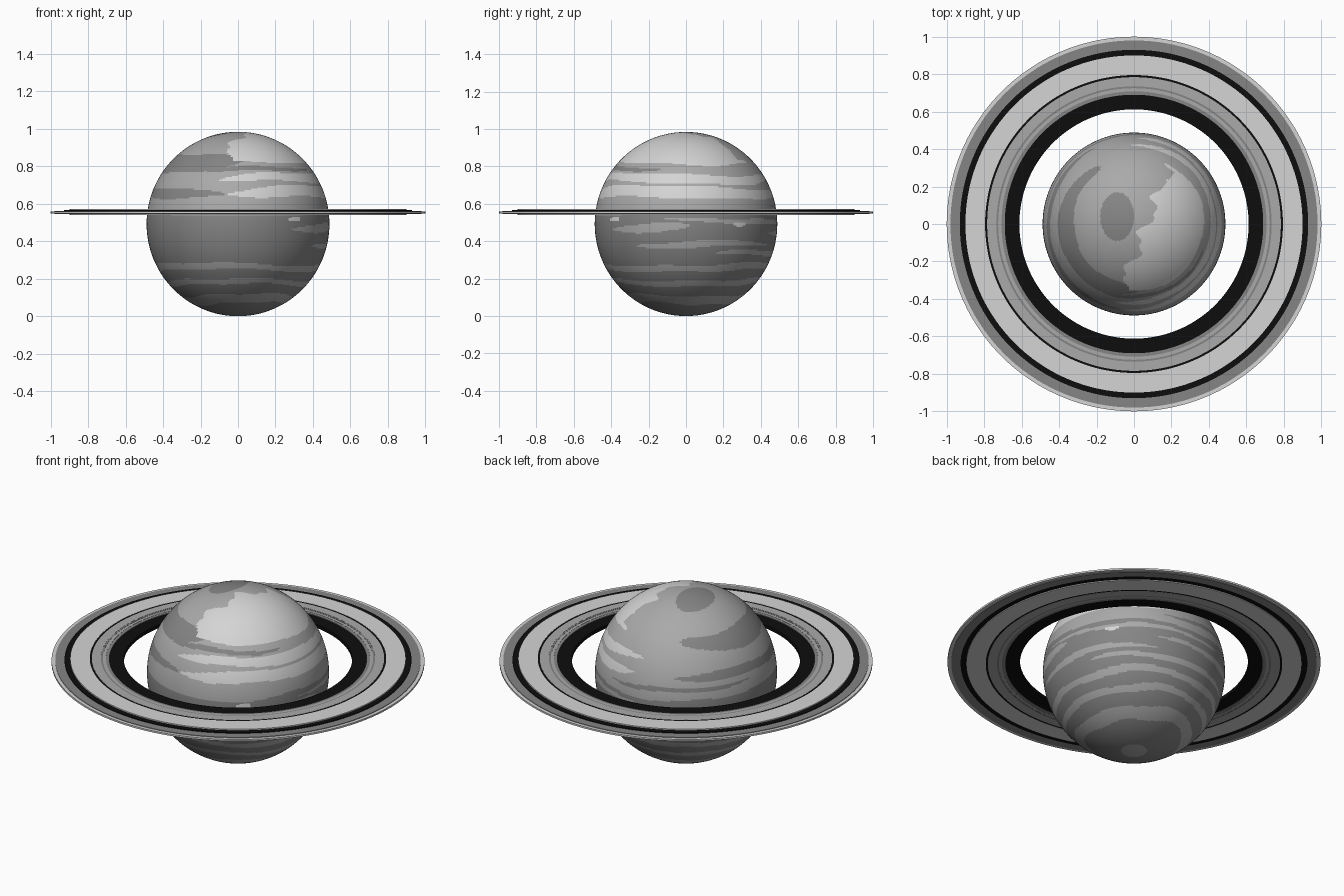
import bpy, bmesh, math

if "Cube" in bpy.data.objects:
    bpy.data.objects.remove(bpy.data.objects["Cube"])

def material(name, v):
    m = bpy.data.materials.new(name)
    m.diffuse_color = (v, v, v, 1)
    m.use_nodes = True
    m.node_tree.nodes["Principled BSDF"].inputs["Base Color"].default_value = m.diffuse_color
    return m

LIGHT, MID, DARK, BLACK = range(4)
mats = [material("pale_grey", 0.66), material("mid_grey", 0.40),
        material("dark_grey", 0.235), material("black", 0.004)]

def finish(name, bm):
    me = bpy.data.meshes.new(name)
    bm.normal_update()
    bm.to_mesh(me)
    bm.free()
    ob = bpy.data.objects.new(name, me)
    bpy.context.collection.objects.link(ob)
    for m in mats:
        me.materials.append(m)
    bpy.ops.object.select_all(action='DESELECT')
    ob.select_set(True)
    bpy.context.view_layer.objects.active = ob
    bpy.ops.object.shade_smooth_by_angle(angle=math.radians(30))
    return ob

# Cloud streaks: height, half height, centre direction, half width (degrees), colour
STREAKS = [
    (0.82, 0.050, 198, 78, DARK), (0.66, 0.028, 190, 72, DARK),
    (0.78, 0.012, 292, 48, DARK), (0.60, 0.012, 120, 50, DARK),
    (0.735, 0.026, -5, 98, LIGHT), (0.66, 0.034, -5, 92, LIGHT),
    (0.505, 0.013, 50, 65, MID), (0.47, 0.022, -25, 28, MID),
    (0.38, 0.016, 15, 50, MID), (0.44, 0.016, 125, 60, MID),
    (0.33, 0.015, 80, 60, MID), (0.26, 0.016, 0, 999, MID),
    (0.18, 0.014, 0, 999, MID), (0.09, 0.022, 0, 999, MID),
    (0.525, 0.011, -52, 5, LIGHT), (0.49, 0.011, 36, 5, LIGHT),
]

def cloud_colour(x, y, z):
    a = math.atan2(y, x)
    w = z + 0.009 * math.sin(2 * a + 9 * z) + 0.005 * math.sin(5 * a + 23 * z)
    col = MID if w > 0.545 else DARK
    for h, hh, az, hw, c in STREAKS:
        d = (math.degrees(a) - az + 180) % 360 - 180
        if abs(d) < hw and abs(w - h) < hh * math.sqrt(1 - (d / hw) ** 2):
            col = c
    # pale polar sheet with a wavy edge
    edge = 0.07 + 0.4 * y + 0.03 * math.sin(32 * y) + 0.015 * math.sin(70 * y + 1)
    if w > 0.815 and x > edge:
        col = LIGHT
    # polar spots
    if z > 0.5 and ((x + 0.09) / 0.09) ** 2 + ((y - 0.04) / 0.13) ** 2 < 1:
        col = DARK
    if z < 0.1 and math.hypot(x, y) < 0.07:
        col = MID
    return col

# Planet ball
bm = bmesh.new()
bmesh.ops.create_uvsphere(bm, u_segments=160, v_segments=200, radius=1)
for v in bm.verts:
    v.co = (v.co.x * 0.488, v.co.y * 0.488, v.co.z * 0.492 + 0.492)
for f in bm.faces:
    f.material_index = cloud_colour(*f.calc_center_median())
finish("planet", bm)

# Flat ring band with a rectangular section
def ring(name, r0, r1, z0, z1, col, n=144):
    bm = bmesh.new()
    loops = []
    for r, z in ((r0, z0), (r1, z0), (r1, z1), (r0, z1)):
        loops.append([bm.verts.new((r * math.cos(2 * math.pi * i / n),
                                    r * math.sin(2 * math.pi * i / n), z))
                      for i in range(n)])
    for k in range(4):
        p, q = loops[k], loops[(k + 1) % 4]
        for i in range(n):
            j = (i + 1) % n
            f = bm.faces.new((p[i], p[j], q[j], q[i]))
            f.material_index = col
    bmesh.ops.recalc_face_normals(bm, faces=bm.faces)
    finish(name, bm)

# Ring bands from the outside in
ring("ring_rim", 0.98, 1.00, 0.549, 0.559, LIGHT)
ring("ring_outer", 0.93, 0.98, 0.546, 0.562, DARK)
ring("ring_wide_gap", 0.90, 0.93, 0.546, 0.566, BLACK)
ring("ring_main", 0.795, 0.90, 0.541, 0.573, LIGHT)
ring("ring_thin_gap", 0.784, 0.795, 0.542, 0.572, BLACK)
ring("ring_middle", 0.735, 0.784, 0.541, 0.573, MID)
ring("ring_line", 0.725, 0.735, 0.541, 0.572, DARK)
ring("ring_inner", 0.708, 0.725, 0.542, 0.571, MID)
ring("ring_inner_edge", 0.69, 0.708, 0.543, 0.570, DARK)
ring("ring_inner_gap", 0.612, 0.69, 0.546, 0.566, BLACK)
